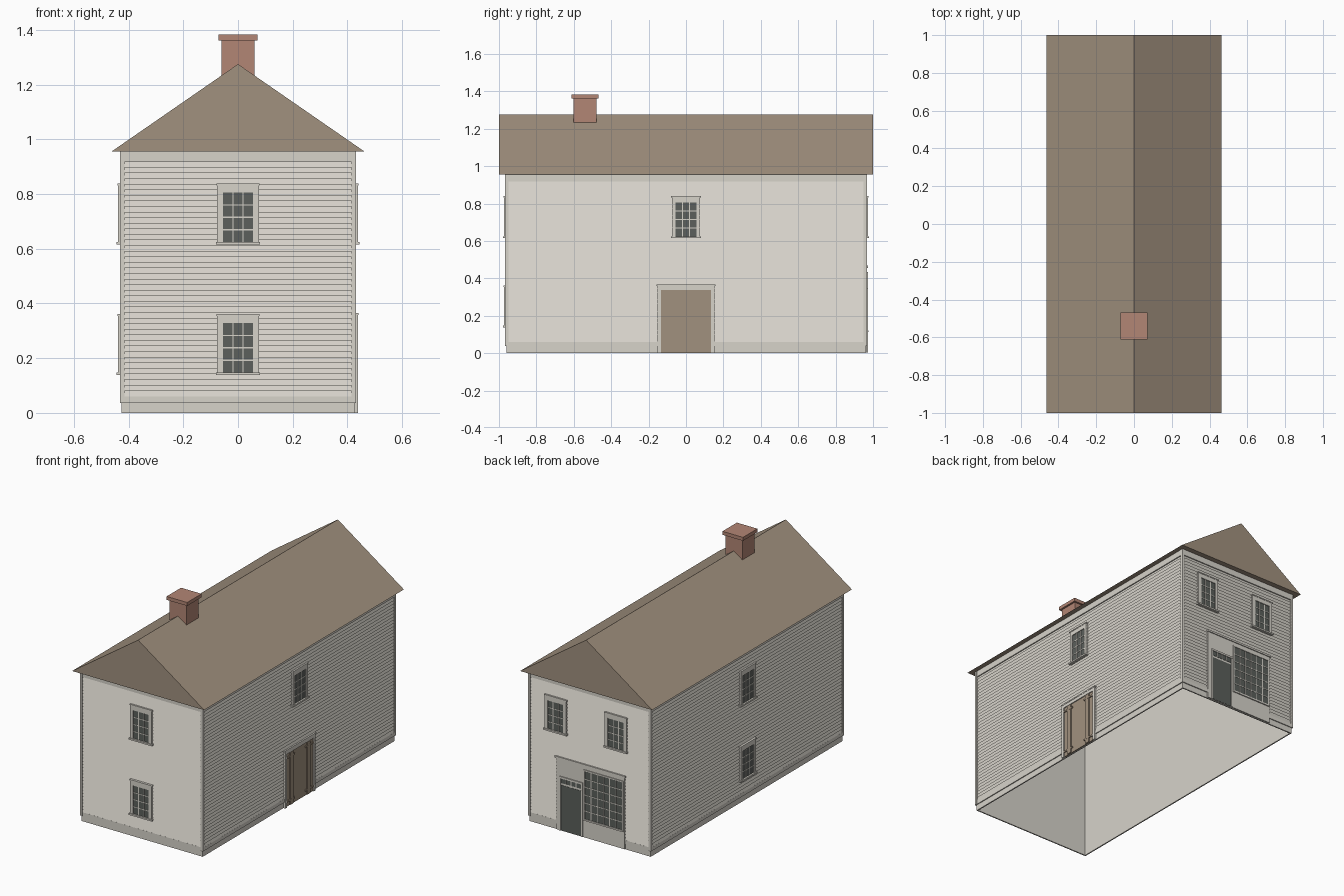
import bpy, bmesh
from mathutils import Vector

if "Cube" in bpy.data.objects:
    bpy.data.objects.remove(bpy.data.objects["Cube"], do_unlink=True)


def material(name, rgb):
    m = bpy.data.materials.new(name)
    m.use_nodes = True
    lin = [(c / 255) ** 2.2 for c in rgb] + [1]
    m.diffuse_color = lin
    m.node_tree.nodes["Principled BSDF"].inputs["Base Color"].default_value = lin
    return m


PAINT = material("weathered_white_paint", (214, 210, 201))
BROWN = material("brown_wood", (160, 144, 126))
BRICK = material("red_brick", (177, 133, 116))
GLASS = material("dark_glass", (92, 96, 92))
MATS = [PAINT, BROWN, BRICK, GLASS]

# Each wall: outward normal, along-wall direction, distance from centre, half length
X, Y, Z = Vector((1, 0, 0)), Vector((0, 1, 0)), Vector((0, 0, 1))
HX, HY, TOP = 0.43, 0.965, 0.955
FRONT, BACK = (-Y, X, HY, HX), (Y, X, HY, HX)
LEFT, RIGHT = (X, Y, HX, HY), (-X, Y, HX, HY)
WALLS = {"front": FRONT, "back": BACK, "left": LEFT, "right": RIGHT}
INSET = -0.009  # outer face of the wall panel behind the boards


class Part:
    """Collects boxes and faces into one mesh object."""

    def __init__(self, name, wall=None):
        self.name, self.wall, self.bm = name, wall, bmesh.new()

    def at(self, u, d, z):
        if not self.wall:
            return Vector((u, d, z))
        n, t, dist, _ = self.wall
        return n * (dist + d) + t * u + Z * z

    def face(self, pts, mat=PAINT):
        f = self.bm.faces.new([self.bm.verts.new(self.at(*p)) for p in pts])
        f.material_index = MATS.index(mat)

    def box(self, u, d, z, mat=PAINT):
        v = [self.bm.verts.new(self.at(a, b, c)) for a in u for b in d for c in z]
        fs = [self.bm.faces.new([v[i] for i in q]) for q in
              ((0, 1, 3, 2), (4, 6, 7, 5), (0, 4, 5, 1), (2, 3, 7, 6), (0, 2, 6, 4), (1, 5, 7, 3))]
        for f in fs:
            f.material_index = MATS.index(mat)
        bmesh.ops.recalc_face_normals(self.bm, faces=fs)

    def sash(self, u, z, cols, rows, bar=0.005, d=0.003):
        """Glass with a grid of glazing bars."""
        self.box(u, (INSET, d), z, GLASS)
        for i in range(1, cols):
            c = u[0] + (u[1] - u[0]) * i / cols
            self.box((c - bar / 2, c + bar / 2), (0, d + 0.002), z)
        for i in range(1, rows):
            c = z[0] + (z[1] - z[0]) * i / rows
            self.box(u, (0, d + 0.0018), (c - bar / 2, c + bar / 2))

    def done(self):
        me = bpy.data.meshes.new(self.name)
        self.bm.to_mesh(me)
        self.bm.free()
        for m in MATS:
            me.materials.append(m)
        bpy.context.collection.objects.link(bpy.data.objects.new(self.name, me))


# Walls: thin panel open below, overlapping tilted clapboards, trim boards
BOARDS, LOW, HIGH, LIP, DOOR_U, DOOR_Z = 42, 0.06, 0.917, 0.0065, 0.14, 0.345
step = (HIGH - LOW) / BOARDS
for name, wall in WALLS.items():
    h = wall[3]
    e = h - 0.015
    panel = Part(name + "_wall_panel", wall)
    panel.box((-h - INSET, h + INSET), (INSET - 0.004, INSET), (0, TOP))
    panel.done()

    siding = Part(name + "_clapboards", wall)
    for i in range(BOARDS):
        z = LOW + i * step
        lap = 1.3 if i < BOARDS - 1 else 1
        top, back = z + lap * step, 0.0005 - lap * LIP
        runs = [(-e, e)]
        if wall is LEFT and z < DOOR_Z:  # leave the doorway open
            runs = [(-e, -DOOR_U), (DOOR_U, e)]
        for a, b in runs:
            siding.face([(a, 0.0005, z), (b, 0.0005, z), (b, back, top), (a, back, top)])
    siding.bm.normal_update()
    for f in siding.bm.faces:
        if f.normal.dot(wall[0]) < 0:
            f.normal_flip()
    siding.done()

    trim = Part(name + "_trim_boards", wall)
    for s in (-1, 1):
        trim.box(sorted((s * e, s * (h + 0.002))), (INSET, 0.002), (0.037, TOP))
    trim.box((-e, e), (INSET, 0.001), (HIGH, TOP))
    trim.box((-e, e), (INSET, 0.001), (0.037, LOW))
    trim.box((-h + 0.005, h - 0.005), (INSET, -0.005), (0, 0.037))
    trim.done()


# Sash windows, three panes by four
def window(name, wall, u, z):
    p = Part(name, wall)
    for s in (-1, 1):
        p.box(sorted((u + s * 0.055, u + s * 0.076)), (INSET, 0.008), (z, z + 0.222))
    p.box((u - 0.055, u + 0.055), (INSET, 0.008), (z + 0.19, z + 0.222))
    p.box((u - 0.079, u + 0.079), (INSET, 0.01), (z + 0.217, z + 0.224))
    p.box((u - 0.081, u + 0.081), (INSET, 0.014), (z, z + 0.01))
    p.sash((u - 0.055, u + 0.055), (z + 0.01, z + 0.19), 3, 4)
    p.done()


UPPER, LOWER = 0.615, 0.138
for name, wall, u, z in (("front_upper", FRONT, 0, UPPER), ("front_lower", FRONT, 0, LOWER),
                         ("right_upper", RIGHT, 0, UPPER), ("right_lower", RIGHT, 0, LOWER),
                         ("left_upper", LEFT, 0, UPPER),
                         ("back_upper_a", BACK, 0.235, UPPER), ("back_upper_b", BACK, -0.187, UPPER)):
    window(name + "_window", wall, u, z)

# Wide plank door on the left wall
door = Part("plank_door", LEFT)
door.box((-0.134, 0.134), (INSET, 0.002), (0.002, 0.338), BROWN)
for s in (-1, 1):
    door.box(sorted((s * 0.068, s * 0.1)), (0, 0.008), (0.004, 0.336), BROWN)
    for z in (0.03, 0.306):
        door.box(sorted((s * 0.054, s * 0.134)), (0, 0.0085), (z, z + 0.01), BROWN)
    door.box(sorted((s * 0.134, s * 0.152)), (INSET, 0.008), (0, 0.338))
door.box((-0.152, 0.152), (INSET, 0.008), (0.338, 0.358))
door.box((-0.157, 0.157), (INSET, 0.01), (0.358, 0.366))
door.done()

# Shop front on the back wall: door with transom and a many-paned window
shop = Part("shop_front", BACK)
L, R, TOPZ = -0.248, 0.234, 0.46
shop.box((L, R), (INSET, 0.003), (0.003, TOPZ))
shop.box((L - 0.005, R + 0.005), (INSET, 0.009), (TOPZ - 0.004, TOPZ + 0.008))
shop.box((0.055, 0.198), (0, 0.0045), (0.005, 0.292), GLASS)
shop.sash((0.055, 0.198), (0.305, 0.335), 4, 1, d=0.0045)
shop.box((0.045, 0.208), (0, 0.009), (0.335, 0.347))
for u in (0.045, 0.198):
    shop.box((u, u + 0.01), (0, 0.008), (0.003, 0.335))
shop.sash((-0.232, 0.03), (0.122, 0.425), 6, 6, d=0.0045)
shop.box((-0.24, 0.038), (0, 0.01), (0.112, 0.122))
shop.box((-0.24, 0.038), (0, 0.008), (0.425, 0.433))
for u in (-0.24, 0.03):
    shop.box((u, u + 0.008), (0, 0.008), (0.122, 0.425))
shop.done()

# Gabled roof prism
roof = Part("roof")
EAVE, RIDGE = 0.463, 1.275
ends = [[(-EAVE, y, TOP), (EAVE, y, TOP), (0, y, RIDGE)] for y in (-1, 1)]
for pts in ends:
    roof.face(pts, BROWN)
for i in range(3):
    j = (i + 1) % 3
    roof.face([ends[0][i], ends[0][j], ends[1][j], ends[1][i]], BROWN)
bmesh.ops.remove_doubles(roof.bm, verts=roof.bm.verts, dist=0.0001)
bmesh.ops.recalc_face_normals(roof.bm, faces=roof.bm.faces)
roof.done()

# Chimney with cap
chimney = Part("chimney")
chimney.box((-0.06, 0.06), (-0.601, -0.479), (1.18, 1.362), BRICK)
chimney.box((-0.072, 0.072), (-0.612, -0.468), (1.362, 1.384), BRICK)
chimney.done()
